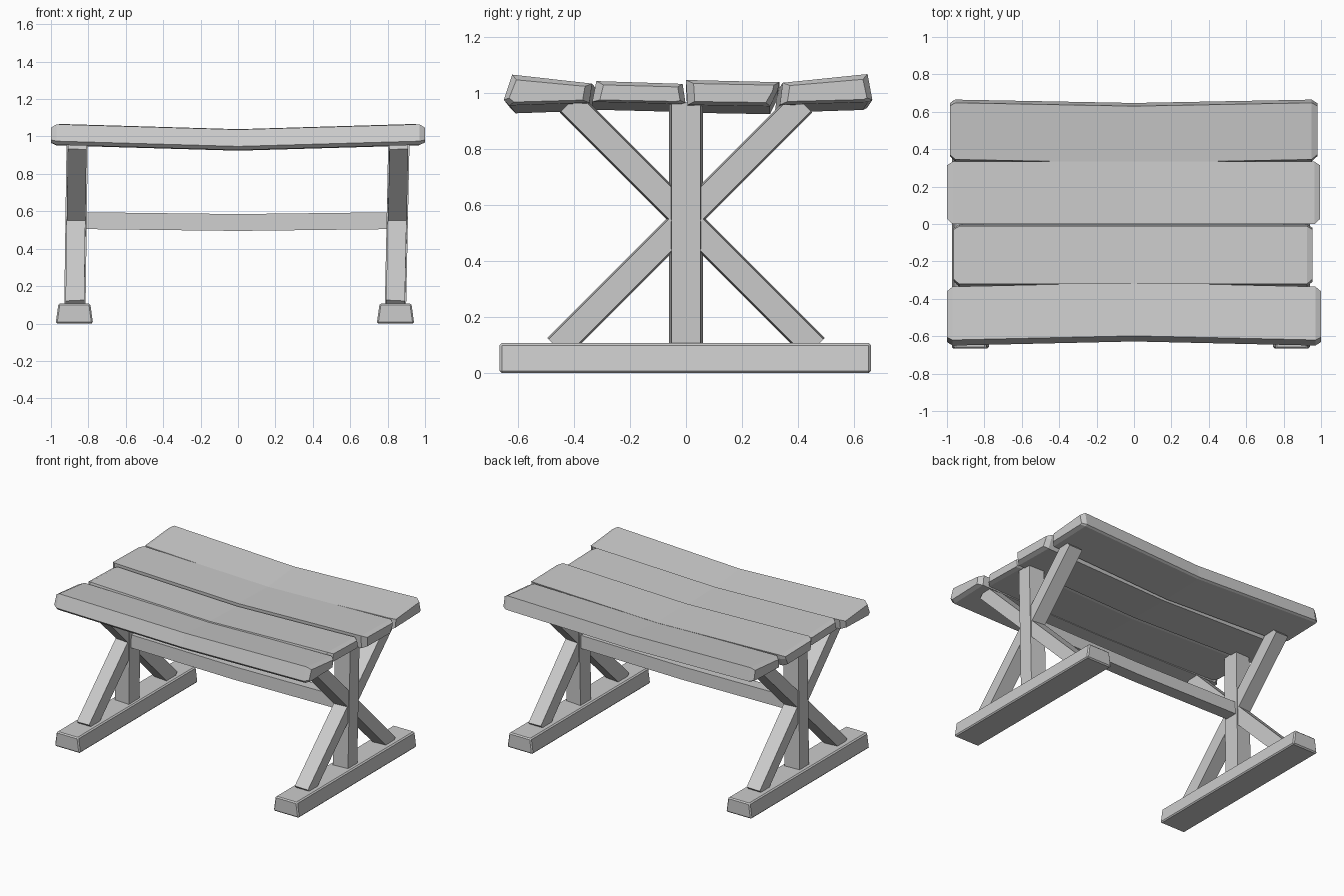
import bpy, bmesh
from mathutils import Vector

if "Cube" in bpy.data.objects:
    bpy.data.objects.remove(bpy.data.objects["Cube"])

mat = bpy.data.materials.new("grey wood")
mat.use_nodes = True
GREY = (0.6, 0.6, 0.6, 1)
mat.diffuse_color = GREY
mat.node_tree.nodes["Principled BSDF"].inputs["Base Color"].default_value = GREY


def loft(name, rings, bevel=0.0):
    """Skin a row of matching cross-sections and cap both ends."""
    bm = bmesh.new()
    rows = [[bm.verts.new(p) for p in ring] for ring in rings]
    n = len(rows[0])
    for a, b in zip(rows, rows[1:]):
        for i in range(n):
            j = (i + 1) % n
            bm.faces.new((a[i], a[j], b[j], b[i]))
    bm.faces.new(rows[0])
    bm.faces.new(rows[-1])
    bmesh.ops.recalc_face_normals(bm, faces=bm.faces)
    me = bpy.data.meshes.new(name)
    bm.to_mesh(me)
    bm.free()
    me.materials.append(mat)
    ob = bpy.data.objects.new(name, me)
    bpy.context.collection.objects.link(ob)
    if bevel:
        mod = ob.modifiers.new("edge wear", 'BEVEL')
        mod.width = bevel
        mod.segments = 1
    return ob


def plank(name, x0, x1, profile, shift):
    """Sagging board with tapered ends; shift moves its middle in y."""
    pts = [Vector((0, y, z)) for y, z in profile]
    mid = sum(pts, Vector()) / len(pts)

    def ring(x, scale=1.0, dy=0.0, dz=0.0):
        return [mid + Vector(((p - mid).x, (p - mid).y * (0.5 + scale / 2),
                              (p - mid).z * scale)) + Vector((x, dy, dz))
                for p in pts]

    loft(name, [ring(x0, 0.72), ring(x0 + 0.03), ring(0, 1, shift, -0.028),
                ring(x1 - 0.03), ring(x1, 0.72)])


# Table top: outer boards tilt up, inner boards lie flat
plank("front_plank", -1.0, 1.0,
      [(-0.62, 1.065), (-0.335, 1.033), (-0.345, 0.965), (-0.63, 0.955), (-0.65, 0.975)], 0.022)
plank("front_middle_plank", -0.965, 0.955,
      [(-0.32, 1.042), (-0.012, 1.032), (-0.002, 0.965), (-0.02, 0.96), (-0.335, 0.968)], 0)
plank("back_middle_plank", -1.0, 0.995,
      [(0.0, 1.046), (0.333, 1.038), (0.328, 1.01), (0.3, 0.952), (0.005, 0.957)], 0)
plank("back_plank", -0.985, 0.98,
      [(0.345, 1.036), (0.648, 1.067), (0.665, 0.975), (0.65, 0.967), (0.335, 0.957)], -0.018)


def foot(name, cx):
    ring = lambda y: [(cx - 0.10, y, 0), (cx + 0.10, y, 0),
                      (cx + 0.085, y, 0.107), (cx - 0.085, y, 0.107)]
    loft(name, [ring(-0.665), ring(0.66)], 0.008)


def beam(name, start, end, side, half_wide, half_deep, out):
    """Straight beam whose outward x face is narrower than its inner one."""
    side = Vector(side).normalized()
    x = Vector((out * half_deep, 0, 0))
    rings = [[Vector(p) - x - side * half_wide, Vector(p) - x + side * half_wide,
              Vector(p) + x + side * half_wide * 0.87,
              Vector(p) + x - side * half_wide * 0.87] for p in (start, end)]
    loft(name, rings)


# Trestles: foot, upright and crossed braces at each end
for label, s, foot_x, low_x, high_x in (("right", -1, -0.875, -0.872, -0.86),
                                        ("left", 1, 0.842, 0.842, 0.86)):
    foot(label + "_foot", foot_x)
    beam(label + "_post", (low_x, 0, 0.09), (high_x, 0, 0.965), (0, 1, 0), 0.06, 0.057, s)
    for way, slope in (("rising", 1), ("falling", -1)):
        beam(f"{label}_{way}_brace", (low_x, -0.46 * slope, 0.09),
             (high_x, 0.415 * slope, 0.965), (0, -slope, 1), 0.05, 0.05, s)

# Sagging stretcher between the posts
bar = lambda x, z: [(x, -0.045, z - 0.045), (x, 0.045, z - 0.045),
                    (x, 0.04, z + 0.045), (x, -0.04, z + 0.045)]
loft("stretcher", [bar(-0.84, 0.55), bar(0, 0.54), bar(0.84, 0.55)])
